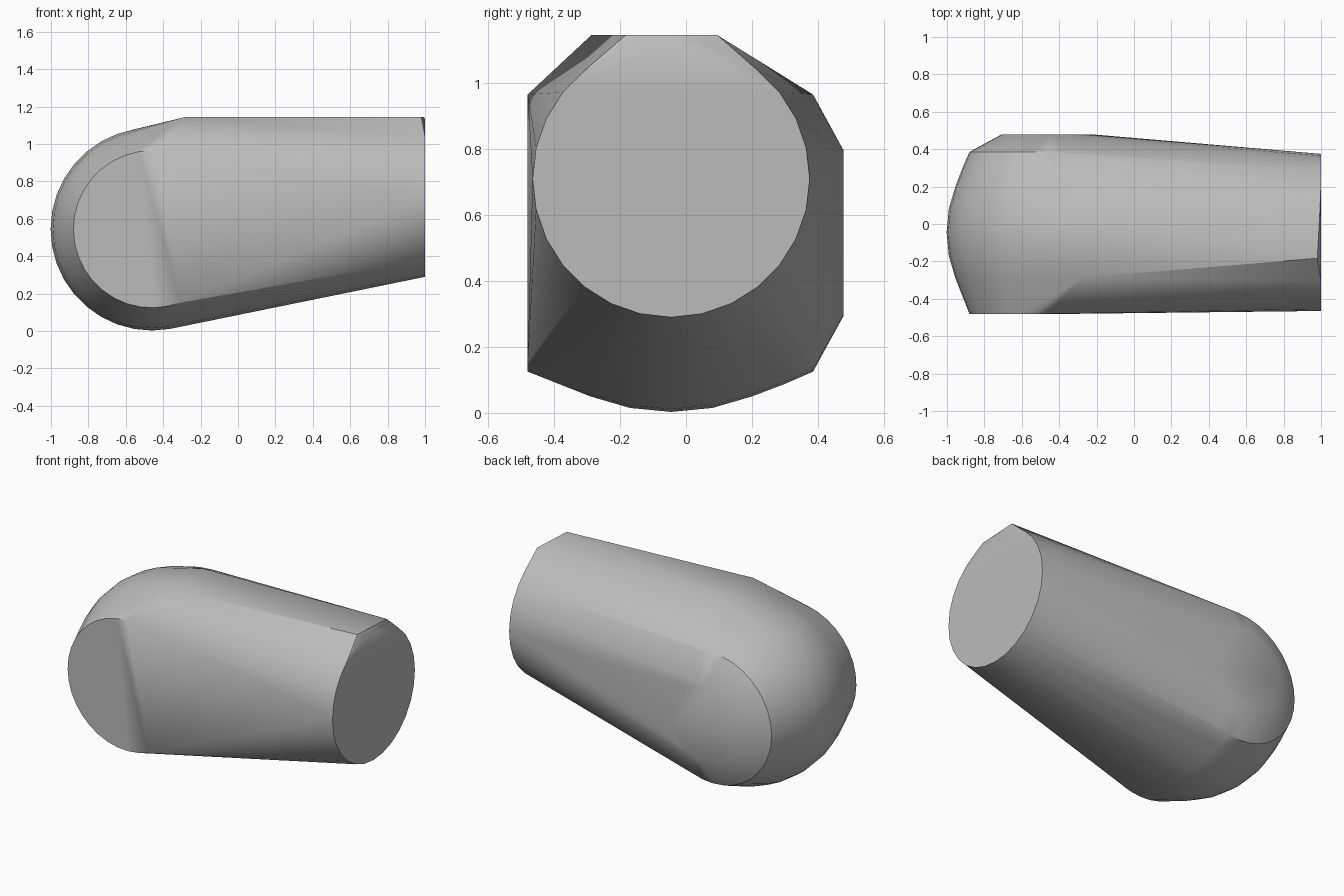
import bpy, bmesh, math

old = bpy.data.objects.get("Cube")
if old:
    bpy.data.objects.remove(old, do_unlink=True)

mat = bpy.data.materials.new("light grey")
mat.use_nodes = True
grey = (0.5, 0.5, 0.5, 1)
mat.diffuse_color = grey
mat.node_tree.nodes["Principled BSDF"].inputs["Base Color"].default_value = grey


def arc(a, b, radius, start=0, end=360, sides=32):
    """Points of a circle about (a, b)."""
    n = max(2, round(sides * (end - start) / 360))
    return [(a + radius * math.cos(math.radians(start + (end - start) * i / n)),
             b + radius * math.sin(math.radians(start + (end - start) * i / n)))
            for i in range(n + 1 if end - start < 360 else n)]


points = []

# Domed head: rings along y; the flat front ring is open towards the shaft
head_x, head_z = -0.46, 0.545
points += [(x, -0.48, z) for x, z in arc(head_x, head_z, 0.42, 90, 292, 36)]
for y, r in ((-0.29, 0.495), (-0.17, 0.53), (-0.045, 0.542), (0.08, 0.53),
             (0.2, 0.495), (0.3, 0.457), (0.385, 0.42), (0.478, 0.25)):
    points += [(x, y, z) for x, z in arc(head_x, head_z, r, sides=36)]

# Round flat end of the shaft
points += [(1, y, z) for y, z in arc(-0.045, 0.71, 0.42, sides=28)]

# Flat strip along the top
points += [(-0.28, -0.287, 1.145), (-0.28, 0.05, 1.145),
           (0.98, -0.183, 1.145), (0.995, 0.095, 1.145)]

# Wrap the sections in one skin
bm = bmesh.new()
for p in points:
    bm.verts.new(p)
hull = bmesh.ops.convex_hull(bm, input=bm.verts)
loose = {g for g in hull["geom_interior"] + hull["geom_unused"]
         if isinstance(g, bmesh.types.BMVert)}
bmesh.ops.delete(bm, geom=list(loose), context='VERTS')
bmesh.ops.dissolve_limit(bm, angle_limit=math.radians(0.3),
                         verts=bm.verts, edges=bm.edges)
bmesh.ops.recalc_face_normals(bm, faces=bm.faces)
mesh = bpy.data.meshes.new("tapered_body")
bm.to_mesh(mesh)
bm.free()

body = bpy.data.objects.new("tapered_body", mesh)
bpy.context.collection.objects.link(body)
mesh.materials.append(mat)
bpy.context.view_layer.objects.active = body
body.select_set(True)
bpy.ops.object.shade_smooth_by_angle(angle=math.radians(35))
